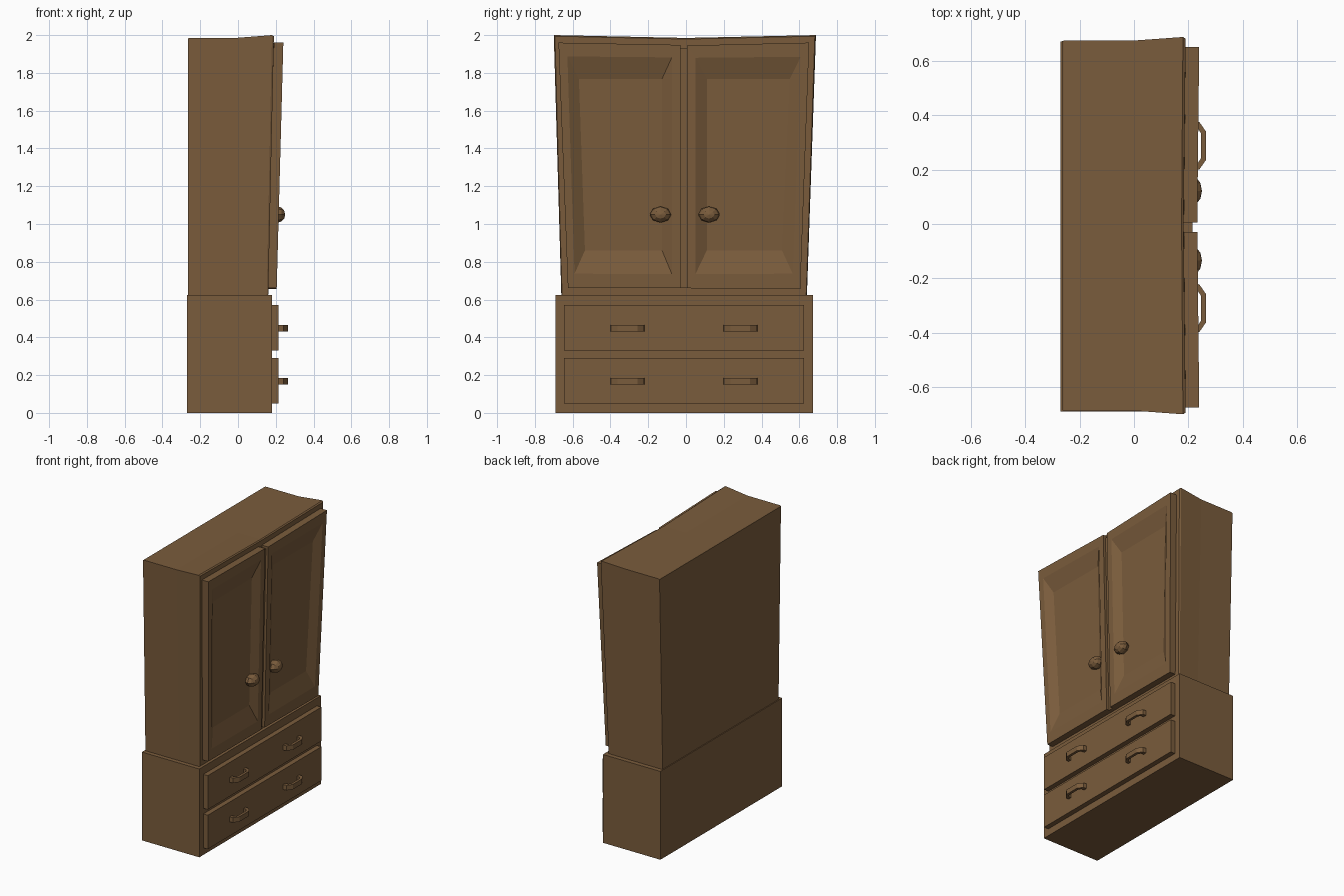
import bpy, bmesh
from mathutils import Matrix

old = bpy.data.objects.get("Cube")
if old:
    bpy.data.objects.remove(old, do_unlink=True)

wood = bpy.data.materials.new("brown wood")
wood.use_nodes = True
COLOUR = (0.195, 0.107, 0.045, 1)
wood.diffuse_color = COLOUR
wood.node_tree.nodes["Principled BSDF"].inputs["Base Color"].default_value = COLOUR


def finish(name, bm):
    bmesh.ops.recalc_face_normals(bm, faces=bm.faces[:])
    mesh = bpy.data.meshes.new(name)
    bm.to_mesh(mesh)
    bm.free()
    mesh.materials.append(wood)
    ob = bpy.data.objects.new(name, mesh)
    bpy.context.scene.collection.objects.link(ob)
    return ob


def loft(name, rings):
    """Skin a row of equal point rings and cap both ends."""
    bm = bmesh.new()
    vs = [[bm.verts.new(p) for p in ring] for ring in rings]
    n = len(vs[0])
    for a, b in zip(vs, vs[1:]):
        for i in range(n):
            j = (i + 1) % n
            bm.faces.new((a[i], a[j], b[j], b[i]))
    bm.faces.new(vs[0])
    bm.faces.new(vs[-1])
    return finish(name, bm)


def box(name, x0, x1, y0, y1, z0, z1):
    ring = [(y0, z0), (y1, z0), (y1, z1), (y0, z1)]
    return loft(name, [[(x, y, z) for y, z in ring] for x in (x0, x1)])


# Lower chest with two drawers
box("base_cabinet", -0.27, 0.18, -0.69, 0.672, 0, 0.625)
for level, z0 in (("lower", 0.05), ("upper", 0.33)):
    box(level + "_drawer", 0.17, 0.215, -0.645, 0.625, z0, z0 + 0.24)
    # Bent strap handles
    for side, yc in (("right", -0.31), ("left", 0.288)):
        strap = [(0.21, -0.091), (0.24, -0.088), (0.265, -0.052), (0.265, 0.052),
                 (0.24, 0.088), (0.21, 0.091), (0.21, 0.066), (0.235, 0.064),
                 (0.247, 0.045), (0.247, -0.045), (0.235, -0.064), (0.21, -0.066)]
        loft(f"{level}_{side}_handle",
             [[(x, yc + y, z0 + dz) for x, y in strap] for dz in (0.1, 0.135)])


# Upper cabinet: flares toward the top and front, sagging in the middle
def body_ring(xb, xt, yb, yt, zt, sag, bow=0.0):
    c = -0.006
    return [(xb, -yb + c - 0.004, 0.62), (xt, -yt + c, zt), (xt - bow, 0, zt - sag),
            (xt, yt + c, zt), (xb, yb + c - 0.004, 0.62), (xb - bow * 0.5, 0, 0.62)]


loft("upper_cabinet", [
    body_ring(-0.264, -0.264, 0.648, 0.679, 1.982, 0),
    body_ring(-0.260, -0.258, 0.650, 0.681, 1.986, 0),
    body_ring(0.0, 0.0, 0.650, 0.681, 1.986, 0.002),
    body_ring(0.152, 0.180, 0.650, 0.694, 2.0, 0.015, 0.005),
    body_ring(0.160, 0.190, 0.646, 0.688, 1.994, 0.015, 0.008)])


# Panelled doors: back outline, front outline, recess rim, recess floor
def front_x(y, z):
    t = (z - 0.66) / 1.3
    return 0.205 + t * (0.028 + 0.007 * abs(y) / 0.67)


def door(name, outline, rim, floor):
    steps = ((outline, 0.05), (outline, 0), (rim, 0), (floor, 0.033))
    loft(name, [[(front_x(y, z) - d, y, z) for y, z in pts] for pts, d in steps])


door("right_door",
     [(-0.625, 0.66), (-0.03, 0.66), (-0.03, 1.948), (-0.675, 1.96)],
     [(-0.59, 0.737), (-0.075, 0.735), (-0.075, 1.882), (-0.628, 1.887)],
     [(-0.535, 0.86), (-0.127, 0.86), (-0.127, 1.768), (-0.567, 1.768)])
door("left_door",
     [(0.605, 0.656), (0.005, 0.66), (0.005, 1.945), (0.652, 1.96)],
     [(0.565, 0.737), (0.05, 0.735), (0.05, 1.88), (0.607, 1.885)],
     [(0.508, 0.86), (0.11, 0.86), (0.11, 1.768), (0.55, 1.768)])

# Strip closing the gap between the doors
loft("centre_strip", [[(x + 0.03 * (z > 1), y, z) for y, z in
                       [(-0.032, 0.66), (0.008, 0.66), (0.008, 1.93), (-0.032, 1.93)]]
                      for x in (0.14, 0.185)])

# Faceted door knobs
for side, y in (("right", -0.135), ("left", 0.122)):
    bm = bmesh.new()
    bmesh.ops.create_uvsphere(bm, u_segments=8, v_segments=6, radius=1)
    place = (Matrix.Translation((0.208, y, 1.05))
             @ Matrix.Diagonal((0.042, 0.057, 0.043, 1))
             @ Matrix.Rotation(1.5708, 4, "Y"))
    bmesh.ops.transform(bm, matrix=place, verts=bm.verts[:])
    finish(side + "_knob", bm)
